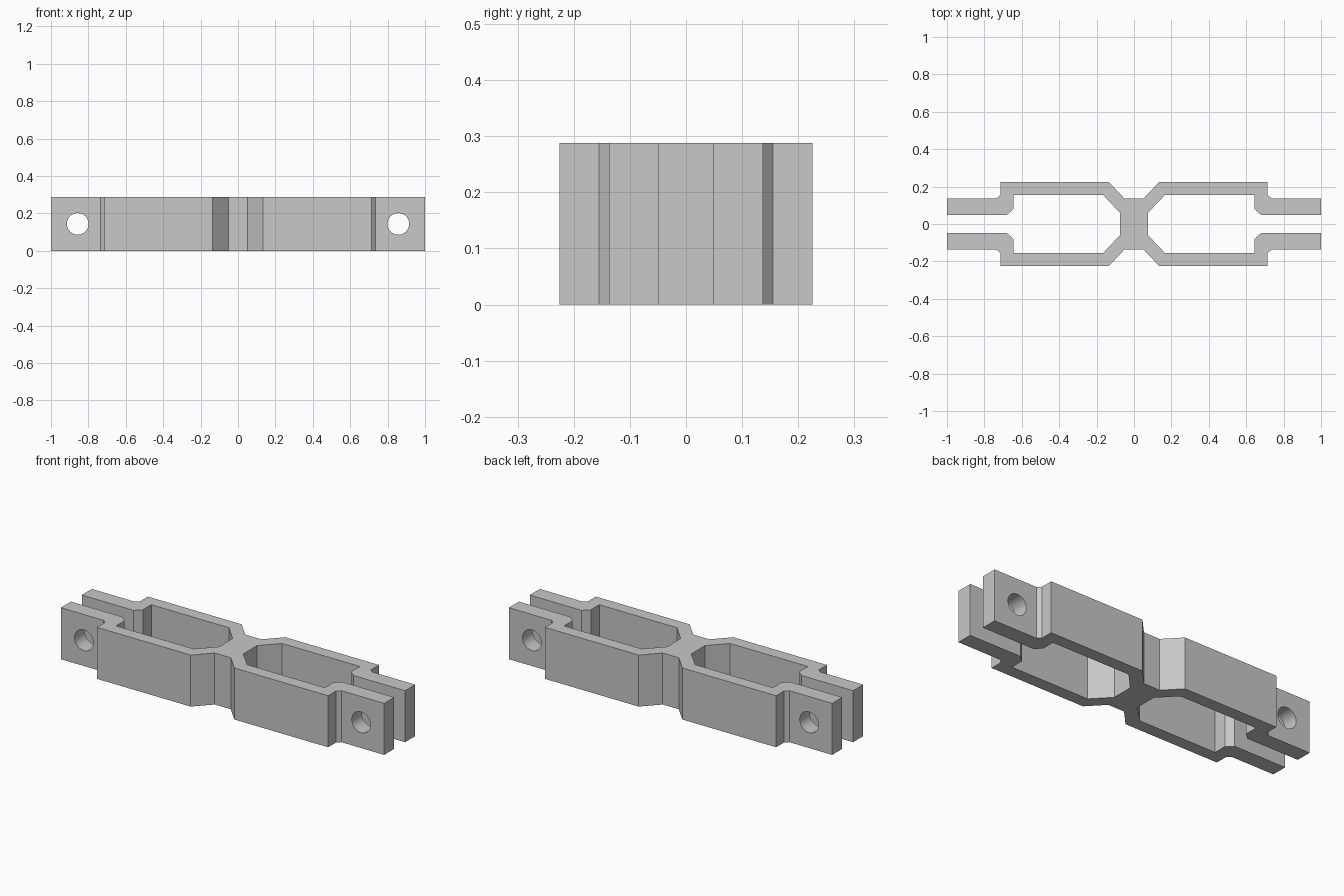
import bpy, bmesh, math

if "Cube" in bpy.data.objects:
    bpy.data.objects.remove(bpy.data.objects["Cube"], do_unlink=True)

HEIGHT = 0.288
HOLE_X, HOLE_R = 0.857, 0.058

grey = bpy.data.materials.new("plain grey")
grey.use_nodes = True
colour = (0.58, 0.58, 0.58, 1)
grey.diffuse_color = colour
grey.node_tree.nodes["Principled BSDF"].inputs["Base Color"].default_value = colour

# One quarter of the outline, from the waist out along the arm and back inside
quarter = [(0.05, 0.135), (0.135, 0.225), (0.715, 0.225), (0.715, 0.155),
           (0.735, 0.137), (1, 0.137), (1, 0.048), (0.68, 0.048),
           (0.645, 0.08), (0.645, 0.155), (0.165, 0.155), (0.075, 0.06)]


def mirrored(sx, sy):
    pts = [(x * sx, y * sy) for x, y in quarter]
    return pts if sx * sy > 0 else pts[::-1]


outline = mirrored(1, 1) + mirrored(1, -1) + mirrored(-1, -1) + mirrored(-1, 1)

# Double clip body, extruded from the outline
bm = bmesh.new()
base = bm.faces.new([bm.verts.new((x, y, 0)) for x, y in outline])
top = bmesh.ops.extrude_face_region(bm, geom=[base])
bmesh.ops.translate(bm, vec=(0, 0, HEIGHT),
                    verts=[v for v in top["geom"] if isinstance(v, bmesh.types.BMVert)])
bmesh.ops.recalc_face_normals(bm, faces=bm.faces)
mesh = bpy.data.meshes.new("clip_body")
bm.to_mesh(mesh)
bm.free()
mesh.materials.append(grey)
body = bpy.data.objects.new("clip_body", mesh)
bpy.context.collection.objects.link(body)

# Bolt holes through both jaws at each end
for side in (-1, 1):
    bpy.ops.mesh.primitive_cylinder_add(
        vertices=40, radius=HOLE_R, depth=1,
        location=(side * HOLE_X, 0, HEIGHT / 2), rotation=(math.pi / 2, 0, 0))
    cutter = bpy.context.object
    cutter.name = "hole_cutter"
    cutter.hide_render = True
    cutter.data.materials.append(grey)
    cut = body.modifiers.new("bolt_hole", 'BOOLEAN')
    cut.object = cutter
    cut.operation = 'DIFFERENCE'
    cut.solver = 'EXACT'
    bpy.context.view_layer.objects.active = body
    bpy.ops.object.modifier_apply(modifier=cut.name)
    bpy.data.objects.remove(cutter, do_unlink=True)

# Smooth hole walls, crisp corners
bpy.ops.object.select_all(action='DESELECT')
body.select_set(True)
bpy.context.view_layer.objects.active = body
bpy.ops.object.shade_smooth_by_angle(angle=math.radians(25))
